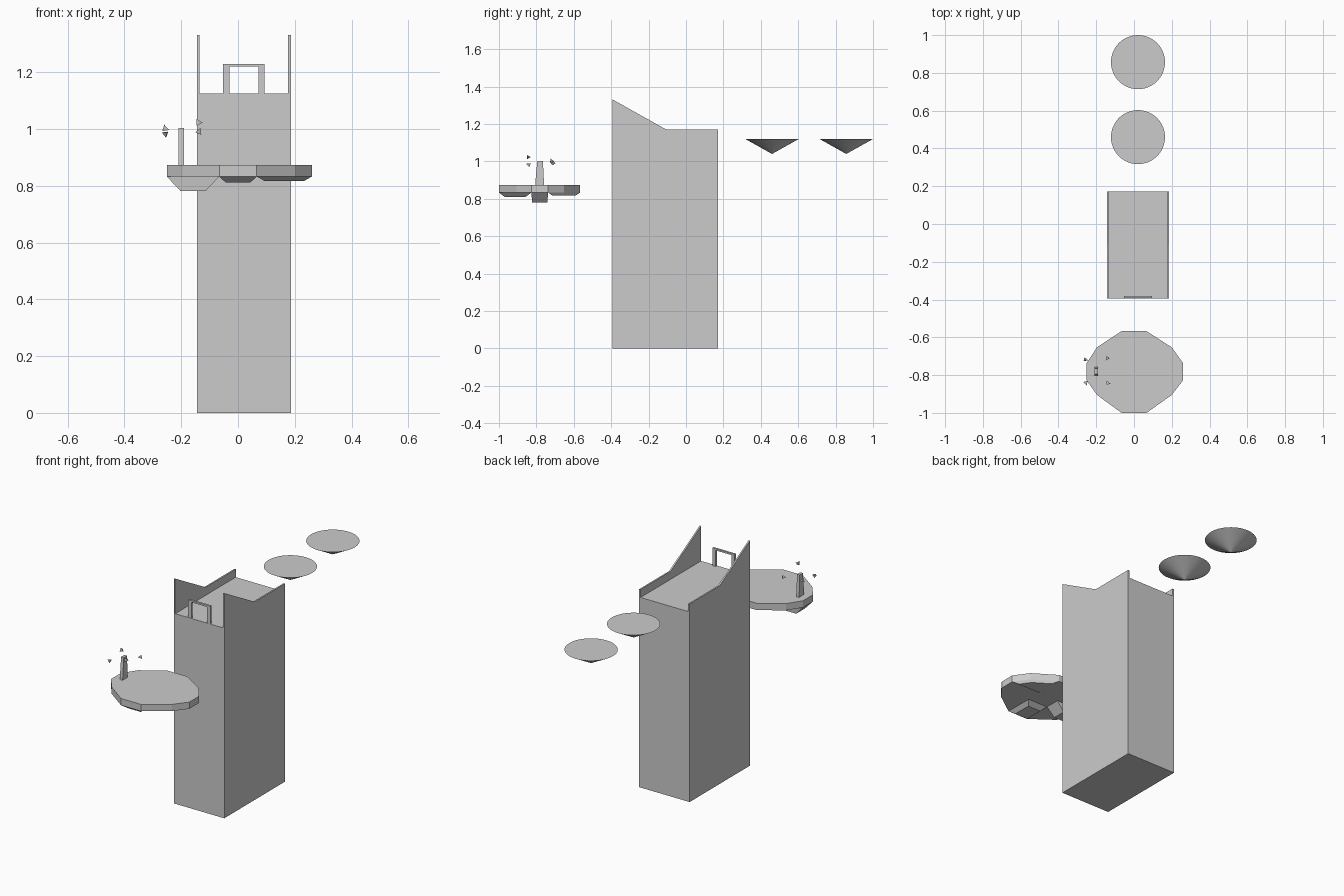
import bpy, bmesh, math
from mathutils import Matrix, Euler

if "Cube" in bpy.data.objects:
    bpy.data.objects.remove(bpy.data.objects["Cube"])

CX = 0.021  # centre line of tower and cones


def finish(name, bm):
    bmesh.ops.recalc_face_normals(bm, faces=bm.faces)
    me = bpy.data.meshes.new(name)
    bm.to_mesh(me)
    bm.free()
    ob = bpy.data.objects.new(name, me)
    bpy.context.collection.objects.link(ob)
    return ob


def loft(name, rings):
    """Closed solid through rings that have equal point counts."""
    bm = bmesh.new()
    vs = [[bm.verts.new(p) for p in ring] for ring in rings]
    n = len(rings[0])
    for a, b in zip(vs, vs[1:]):
        for i in range(n):
            j = (i + 1) % n
            bm.faces.new((a[i], a[j], b[j], b[i]))
    bm.faces.new(vs[0][::-1])
    bm.faces.new(vs[-1])
    return finish(name, bm)


def box(name, x0, x1, y0, y1, z0, z1):
    base = [(x0, y0), (x1, y0), (x1, y1), (x0, y1)]
    return loft(name, [[(x, y, z) for x, y in base] for z in (z0, z1)])


def taper_down(name, outline, z0, z1, sx, sy):
    """Chunk hanging from z0 to z1, shrinking toward its middle."""
    mx = (min(p[0] for p in outline) + max(p[0] for p in outline)) / 2
    my = (min(p[1] for p in outline) + max(p[1] for p in outline)) / 2
    low = [(mx + (x - mx) * sx, my + (y - my) * sy, z1) for x, y in outline]
    return loft(name, [[(x, y, z0) for x, y in outline], low])


# Tower block and its two stepped side walls
Y0, Y1, FLOOR = -0.394, 0.172, 1.125
X0, X1 = -0.144, 0.186
box("tower_block", X0, X1, Y0, Y1, 0, FLOOR)
wall = [(Y0, FLOOR), (Y1, FLOOR), (Y1, 1.172), (-0.108, 1.172), (Y0, 1.332)]
for side, a, b in (("left", X0, X0 + 0.009), ("right", X1 - 0.009, X1)):
    loft(side + "_wall", [[(x, y, z) for y, z in wall] for x in (a, b)])

# Open gate frame at the front edge of the tower
gate = [(-0.073, 0), (-0.073, 0.105), (0.073, 0.105), (0.073, 0),
        (0.051, 0), (0.051, 0.095), (-0.051, 0.095), (-0.051, 0)]
loft("gate_frame", [[(CX + x, y, FLOOR + z) for x, z in gate]
                    for y in (Y0 + 0.001, Y0 + 0.013)])

# Floating cones, points down
for i, y in enumerate((0.46, 0.857)):
    bm = bmesh.new()
    bmesh.ops.create_cone(bm, cap_ends=True, segments=48, radius1=0, radius2=0.143,
                          depth=0.08, matrix=Matrix.Translation((CX, y, 1.08)))
    bmesh.ops.remove_doubles(bm, verts=bm.verts, dist=1e-5)
    finish(f"floating_cone_{i + 1}", bm)

# Twelve-sided floating platform
YB, YF = -0.737, -0.827
outline = [(-0.066, -1.0), (0.066, -1.0), (0.2, -0.905), (0.26, YF), (0.26, YB),
           (0.2, -0.653), (0.066, -0.567), (-0.066, -0.567), (-0.196, -0.653),
           (-0.251, YB), (-0.251, YF), (-0.196, -0.905)]
PZ = 0.833
loft("platform", [[(x, y, z) for x, y in outline] for z in (PZ, 0.873)])

# Rock chunks under the platform
taper_down("left_chunk", [(-0.251, YF), (-0.066, YF), (-0.066, YB), (-0.251, YB)],
           PZ, 0.781, 0.47, 0.9)
taper_down("front_chunk", [(-0.066, -1.0), (0.066, -1.0), (0.066, YF), (-0.066, YF)],
           PZ, 0.811, 0.65, 0.65)
taper_down("right_chunk", [(0.066, YB), (0.26, YB), (0.2, -0.653), (0.066, -0.567)],
           PZ, 0.817, 0.72, 0.72)

# Tapered pillar on the platform
px, py = -0.2, -0.782
pillar = [(-0.024, 0.873), (0.024, 0.873), (0.021, 0.917), (0.017, 1.003),
          (-0.013, 1.003), (-0.021, 0.917)]
loft("pillar", [[(x, py + y, z) for y, z in pillar] for x in (px - 0.009, px + 0.009)])

# Small three-sided shards floating round the pillar
shards = [(-0.253, -0.72, 1.0, (0.4, 1.9, 0.3)), (-0.143, -0.715, 0.99, (0.3, -1.7, 0.5)),
          (-0.253, -0.845, 0.985, (1.2, 0.9, 0.0)), (-0.135, -0.845, 1.023, (0.1, 1.6, 0.0))]
for i, (x, y, z, rot) in enumerate(shards):
    bm = bmesh.new()
    bmesh.ops.create_cone(bm, cap_ends=True, segments=3, radius1=0.014, radius2=0, depth=0.021,
                          matrix=Matrix.Translation((x, y, z)) @ Euler(rot).to_matrix().to_4x4())
    bmesh.ops.remove_doubles(bm, verts=bm.verts, dist=1e-5)
    finish(f"shard_{i + 1}", bm)
